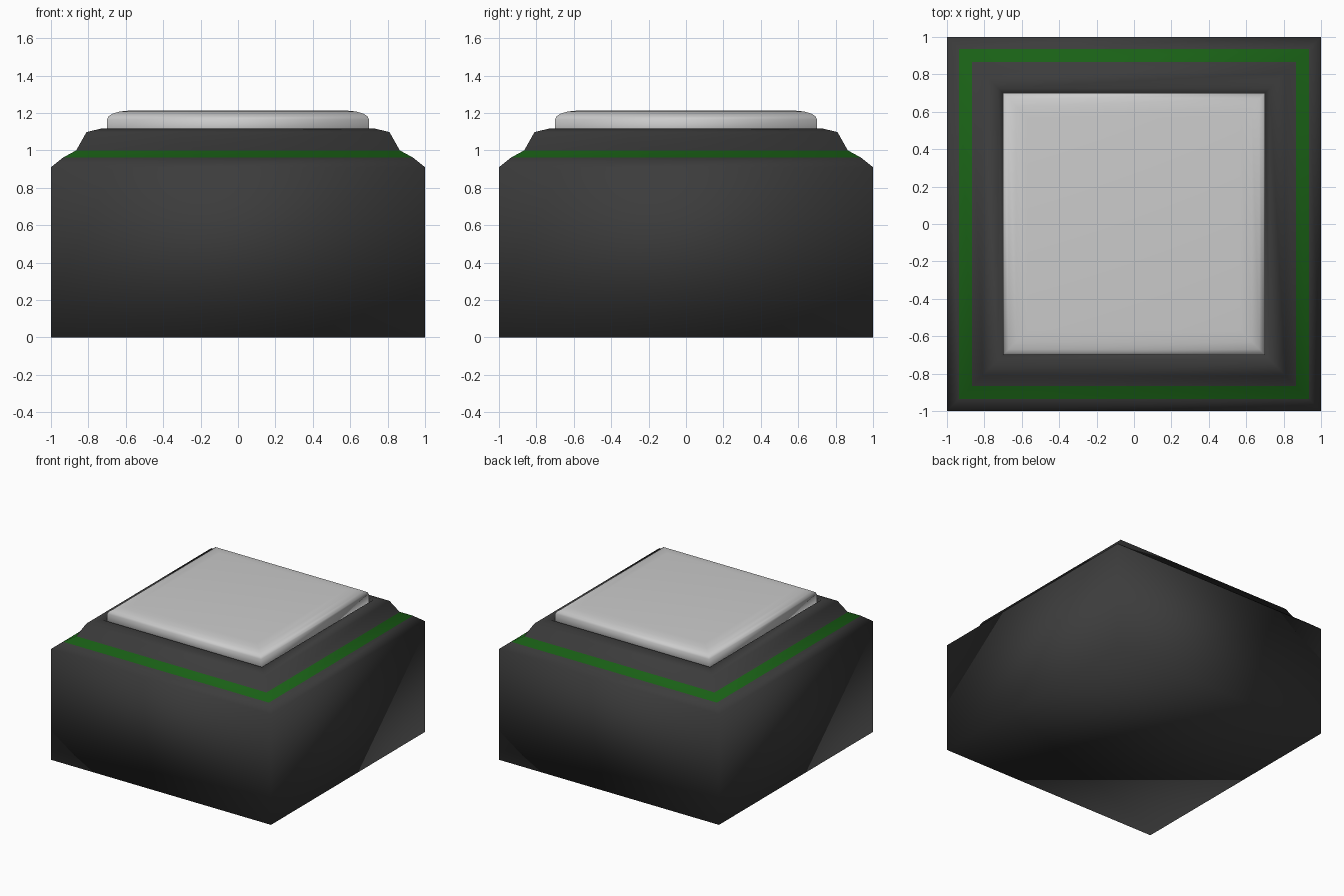
import bpy, bmesh

if "Cube" in bpy.data.objects:
    bpy.data.objects.remove(bpy.data.objects["Cube"])


def material(name, rgb):
    m = bpy.data.materials.new(name)
    m.diffuse_color = (*rgb, 1)
    m.use_nodes = True
    m.node_tree.nodes["Principled BSDF"].inputs["Base Color"].default_value = m.diffuse_color
    return m


def square_loft(name, profile, materials=(), band=None):
    """Stack square rings given as (half width, height); band = ring index using material 1."""
    bm = bmesh.new()
    rings = [[bm.verts.new((sx * h, sy * h, z))
              for sx, sy in ((-1, -1), (1, -1), (1, 1), (-1, 1))]
             for h, z in profile]
    for i, (lo, hi) in enumerate(zip(rings, rings[1:])):
        for k in range(4):
            n = (k + 1) % 4
            f = bm.faces.new((lo[k], lo[n], hi[n], hi[k]))
            f.material_index = 1 if i == band else 0
    bm.faces.new(rings[0][::-1])
    bm.faces.new(rings[-1])
    for f in bm.faces:
        f.smooth = True
    me = bpy.data.meshes.new(name)
    bm.to_mesh(me)
    bm.free()
    for m in materials:
        me.materials.append(m)
    ob = bpy.data.objects.new(name, me)
    bpy.context.collection.objects.link(ob)
    return ob


dark = material("dark_plastic", (0.045, 0.045, 0.045))
green = material("green_trim", (0.01, 0.12, 0.008))

# Housing: straight block, chamfer, green trim band, raised collar, recess for the pad
square_loft("housing", [
    (1.0, 0.0), (1.0, 0.91), (0.935, 0.962), (0.865, 1.0),
    (0.81, 1.098), (0.725, 1.118), (0.70, 1.06),
], (dark, green), band=2)

# Pad: square button with a rounded upper edge
square_loft("button_pad", [
    (0.70, 1.05), (0.70, 1.165), (0.692, 1.182), (0.67, 1.197),
    (0.63, 1.208), (0.57, 1.214),
])
